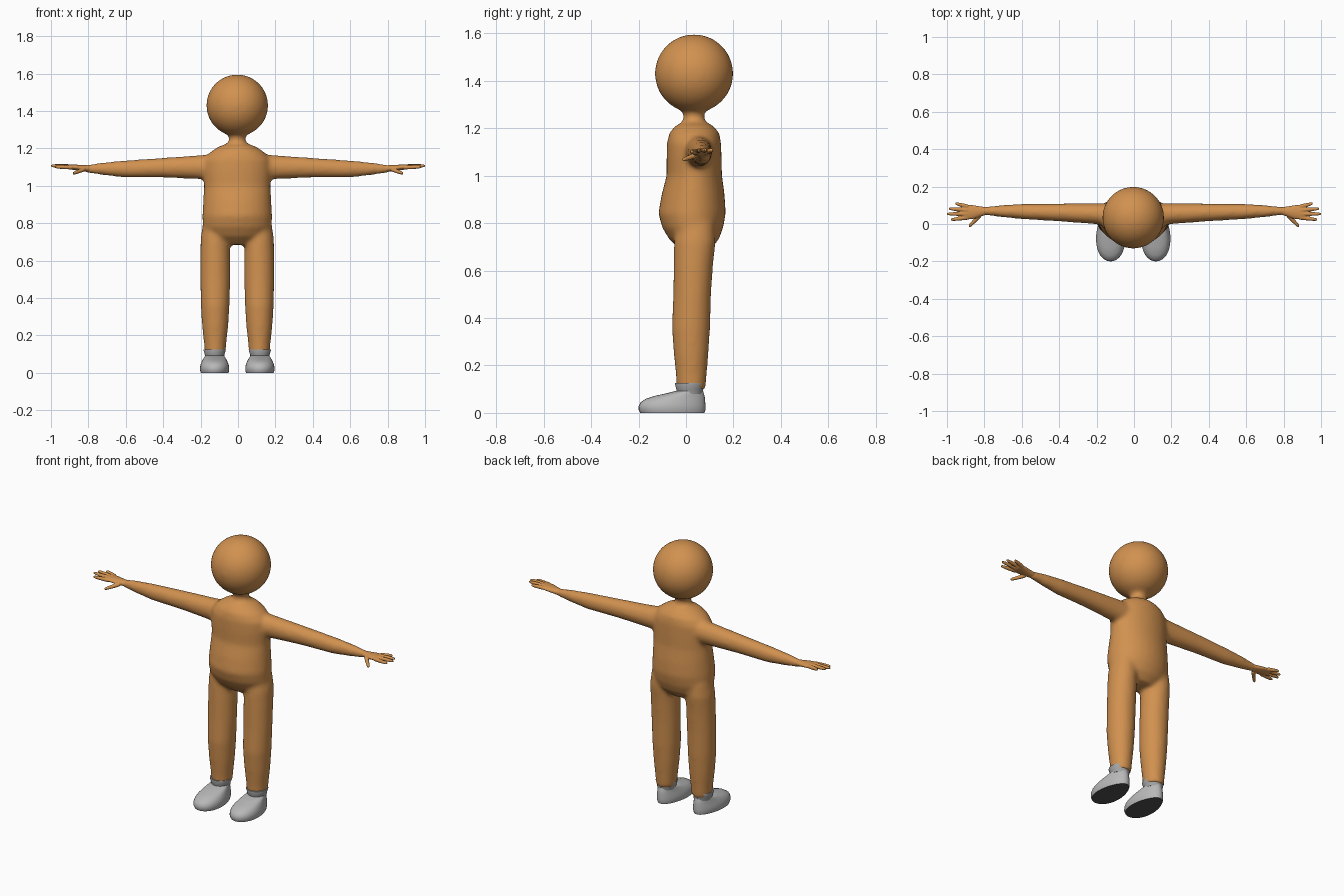
import bpy, bmesh
from math import sin, cos, pi
from mathutils import Vector, Matrix

cube = bpy.data.objects.get("Cube")
if cube:
    bpy.data.objects.remove(cube)


def material(name, rgb):
    m = bpy.data.materials.new(name)
    m.use_nodes = True
    m.diffuse_color = (*rgb, 1)
    bsdf = next(n for n in m.node_tree.nodes if n.type == 'BSDF_PRINCIPLED')
    bsdf.inputs["Base Color"].default_value = (*rgb, 1)
    return m


SKIN = material("warm tan skin", (0.64, 0.285, 0.08))
SHOE = material("light grey shoe", (0.48, 0.48, 0.48))
CUFF = material("mid grey cuff", (0.36, 0.36, 0.36))
SOLE = material("dark grey sole", (0.08, 0.08, 0.08))
CENTRE = -0.004


def loft(bm, rings, taper=0, segs=28):
    """Skin closed rings given as (centre, half axis u, half axis v)."""
    loops = []
    for c, u, v in rings:
        c, u, v = Vector(c), Vector(u), Vector(v)
        loop = []
        for i in range(segs):
            a = 2 * pi * i / segs
            loop.append(bm.verts.new(c + u * cos(a) * (1 - taper * sin(a)) + v * sin(a)))
        loops.append(loop)
    for lo, hi in zip(loops, loops[1:]):
        for i in range(segs):
            j = (i + 1) % segs
            bm.faces.new((lo[i], lo[j], hi[j], hi[i]))
    bm.faces.new(loops[0][::-1])
    bm.faces.new(loops[-1])


def upright(x, rows):
    """Rings stacked in z from rows of (z, half width, front y, back y)."""
    return [((x, (f + b) / 2, z), (w, 0, 0), (0, (b - f) / 2, 0)) for z, w, f, b in rows]


def sideways(s, rows):
    """Rings stacked in x from rows of (x, centre y, half depth, centre z, half height)."""
    return [((s * x, y, z), (0, ry, 0), (0, 0, rz)) for x, y, ry, z, rz in rows]


def finish(name, bm, mats, x=0):
    bmesh.ops.recalc_face_normals(bm, faces=bm.faces[:])
    me = bpy.data.meshes.new(name)
    bm.to_mesh(me)
    bm.free()
    ob = bpy.data.objects.new(name, me)
    ob.location.x = x
    bpy.context.collection.objects.link(ob)
    for m in mats:
        me.materials.append(m)
    return ob


def fuse(ob, voxel, rounds):
    """Merge overlapping parts into one soft skin."""
    r = ob.modifiers.new("fuse", 'REMESH')
    r.mode = 'VOXEL'
    r.voxel_size = voxel
    r.use_smooth_shade = True
    s = ob.modifiers.new("soften", 'SMOOTH')
    s.factor = 0.5
    s.iterations = rounds


# Body: head, torso with neck, legs and arms
TORSO = [(0.685, 0.09, -0.02, 0.10), (0.73, 0.16, -0.07, 0.138), (0.78, 0.185, -0.1, 0.157),
         (0.84, 0.187, -0.117, 0.168), (0.92, 0.182, -0.103, 0.163), (1.0, 0.178, -0.082, 0.152),
         (1.08, 0.182, -0.082, 0.15), (1.14, 0.178, -0.08, 0.148), (1.18, 0.145, -0.07, 0.14),
         (1.21, 0.1, -0.045, 0.115), (1.225, 0.056, -0.015, 0.085), (1.245, 0.042, -0.01, 0.076),
         (1.27, 0.046, -0.013, 0.08), (1.32, 0.09, -0.05, 0.12)]
LEG = [(0.1, 0.056, -0.04, 0.083), (0.15, 0.059, -0.042, 0.087), (0.25, 0.07, -0.052, 0.095),
       (0.36, 0.077, -0.06, 0.102), (0.5, 0.08, -0.054, 0.106), (0.62, 0.08, -0.052, 0.114),
       (0.72, 0.078, -0.05, 0.125), (0.8, 0.065, -0.04, 0.12)]
ARM = [(0.08, 0.045, 0.068, 1.1, 0.075), (0.2, 0.055, 0.056, 1.1, 0.064),
       (0.4, 0.062, 0.048, 1.097, 0.053), (0.6, 0.067, 0.041, 1.09, 0.046),
       (0.72, 0.069, 0.031, 1.091, 0.034), (0.8, 0.07, 0.022, 1.091, 0.022),
       (0.83, 0.068, 0.019, 1.093, 0.015)]
bm = bmesh.new()
bmesh.ops.create_uvsphere(bm, u_segments=48, v_segments=32, radius=0.165,
                          matrix=Matrix.Translation((0, 0.034, 1.43)))
loft(bm, upright(0, TORSO))
for s in (1, -1):
    loft(bm, upright(s * 0.118, LEG))
    loft(bm, sideways(s, ARM))
fuse(finish("body", bm, [SKIN], CENTRE), 0.01, 14)

# Hands: palm, four fingers and a thumb
PALM = [(0.78, 0.07, 0.018, 1.091, 0.018), (0.82, 0.067, 0.027, 1.094, 0.017),
        (0.86, 0.064, 0.037, 1.098, 0.015), (0.9, 0.063, 0.04, 1.101, 0.013),
        (0.915, 0.063, 0.036, 1.103, 0.009)]
FINGERS = [((0.89, 0.093, 1.102), (0.955, 0.11, 1.108)), ((0.89, 0.074, 1.104), (0.99, 0.082, 1.109)),
           ((0.89, 0.054, 1.103), (1.0, 0.054, 1.107)), ((0.89, 0.034, 1.099), (0.98, 0.023, 1.101)),
           ((0.825, 0.045, 1.087), (0.882, -0.014, 1.066))]


def finger(bm, s, root, tip):
    a, b = [Vector((s * p[0], p[1], p[2])) for p in (root, tip)]
    d = (b - a).normalized()
    u = d.cross(Vector((0, 0, 1))).normalized()
    v = u.cross(d)
    loft(bm, [(a.lerp(b, t), u * r, v * r) for t, r in
              ((0, 0.0115), (0.5, 0.0105), (0.85, 0.0085), (1, 0.005))], segs=12)


for s, side in ((1, "left"), (-1, "right")):
    bm = bmesh.new()
    loft(bm, sideways(s, PALM))
    for root, tip in FINGERS:
        finger(bm, s, root, tip)
    fuse(finish(side + "_hand", bm, [SKIN]), 0.003, 4)

# Shoes with dark undersides and flared ankle cuffs
UPPER = [(0, 0.073, -0.193, 0.078), (0.014, 0.077, -0.2, 0.082), (0.03, 0.077, -0.199, 0.082),
         (0.045, 0.074, -0.191, 0.081), (0.06, 0.068, -0.168, 0.08), (0.072, 0.062, -0.13, 0.078),
         (0.082, 0.056, -0.085, 0.075), (0.092, 0.05, -0.045, 0.072)]
RIM = [(0.08, 0.05, -0.038, 0.07), (0.1, 0.053, -0.041, 0.073), (0.123, 0.06, -0.047, 0.079),
       (0.126, 0.059, -0.046, 0.078)]
for s, side in ((1, "left"), (-1, "right")):
    for part, rows, mats, taper in (("shoe", UPPER, [SHOE, SOLE], 0.16), ("cuff", RIM, [CUFF], 0)):
        bm = bmesh.new()
        loft(bm, upright(s * 0.121, rows), taper, 36)
        ob = finish(side + "_" + part, bm, mats, CENTRE)
        if part == "shoe":
            for f in ob.data.polygons:
                f.material_index = int(f.normal.z < -0.9)
        bpy.ops.object.select_all(action='DESELECT')
        ob.select_set(True)
        bpy.context.view_layer.objects.active = ob
        bpy.ops.object.shade_smooth_by_angle(angle=0.8)
